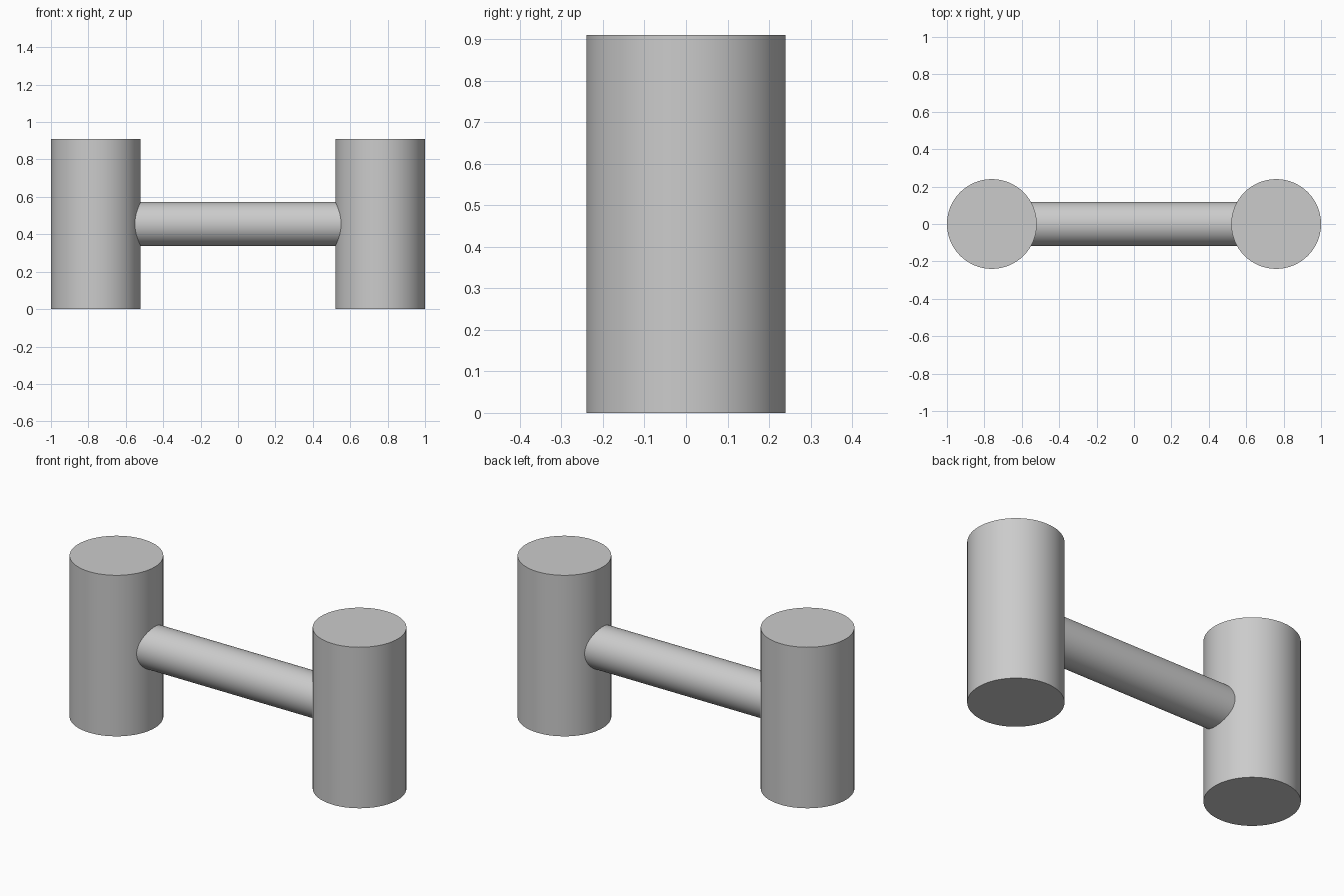
import bpy
from math import radians

cube = bpy.data.objects.get("Cube")
if cube:
    bpy.data.objects.remove(cube, do_unlink=True)

HEIGHT = 0.91
WEIGHT_RADIUS = 0.24
HANDLE_RADIUS = 0.118
WEIGHT_X = 1 - WEIGHT_RADIUS

# Plain grey metal
grey = bpy.data.materials.new("grey metal")
grey.use_nodes = True
colour = (0.6, 0.6, 0.6, 1)
grey.diffuse_color = colour
grey.node_tree.nodes["Principled BSDF"].inputs["Base Color"].default_value = colour


def cylinder(name, radius, length, x, tilt=0):
    bpy.ops.mesh.primitive_cylinder_add(
        vertices=64, radius=radius, depth=length,
        location=(x, 0, HEIGHT / 2), rotation=(0, radians(tilt), 0))
    part = bpy.context.object
    part.name = name
    part.data.materials.append(grey)
    bpy.ops.object.shade_smooth_by_angle(angle=radians(30))
    return part


# Upright end weights
for side, sign in (("left", 1), ("right", -1)):
    cylinder(side + "_weight", WEIGHT_RADIUS, HEIGHT, sign * WEIGHT_X)

# Handle bar, its ends just sunk into the weights
cylinder("handle", HANDLE_RADIUS, 1.11, 0, tilt=90)
